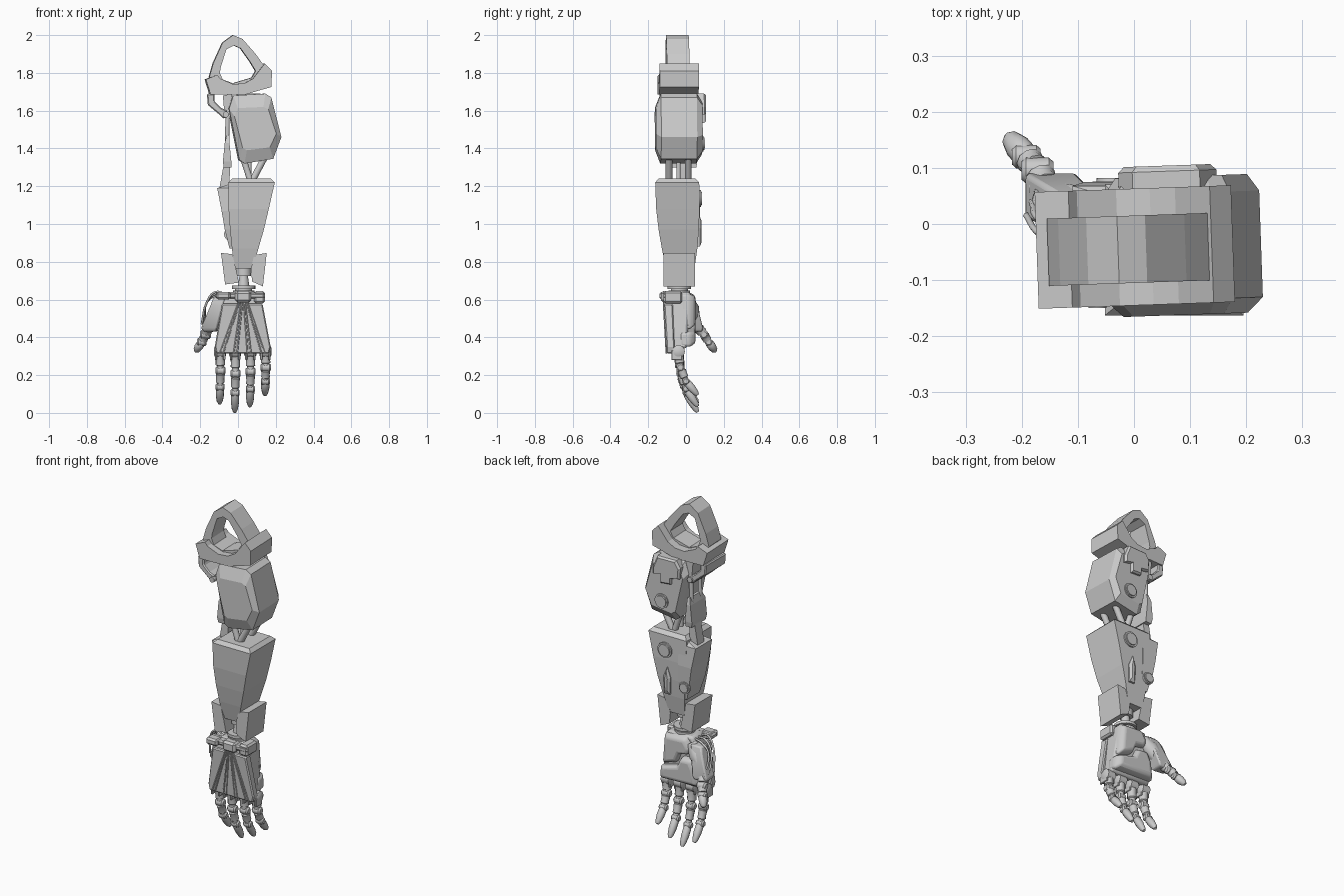
import bpy, bmesh, math
from mathutils import Vector, Matrix

if "Cube" in bpy.data.objects:
    bpy.data.objects.remove(bpy.data.objects["Cube"])


def loft(name, rings, closed=False, bevel=0, seg=1, smooth=False):
    """Skin a list of equal-length rings; cap the ends unless closed."""
    bm = bmesh.new()
    vs = [[bm.verts.new(p) for p in r] for r in rings]
    n = len(rings[0])
    pairs = list(zip(vs, vs[1:])) + ([(vs[-1], vs[0])] if closed else [])
    for a, b in pairs:
        for i in range(n):
            bm.faces.new((a[i], a[(i + 1) % n], b[(i + 1) % n], b[i]))
    if not closed:
        bm.faces.new(vs[0])
        bm.faces.new(vs[-1][::-1])
    bmesh.ops.recalc_face_normals(bm, faces=bm.faces)
    me = bpy.data.meshes.new(name)
    bm.to_mesh(me)
    bm.free()
    ob = bpy.data.objects.new(name, me)
    bpy.context.collection.objects.link(ob)
    if bevel:
        m = ob.modifiers.new("bevel", 'BEVEL')
        m.width, m.segments = bevel, seg
    if smooth:
        bpy.context.view_layer.objects.active = ob
        ob.select_set(True)
        bpy.ops.object.shade_smooth_by_angle(angle=math.radians(40))
        ob.select_set(False)
    return ob


def prism(name, pts, steps, **kw):
    """Front profile (x, z) swept in y; steps are (y, x scale, z scale)."""
    cx = (min(p[0] for p in pts) + max(p[0] for p in pts)) / 2
    cz = (min(p[1] for p in pts) + max(p[1] for p in pts)) / 2
    return loft(name, [[(cx + (x - cx) * a, y, cz + (z - cz) * b) for x, z in pts]
                       for y, a, b in steps], **kw)


def slab(name, pts, y0, y1, **kw):
    return prism(name, pts, [(y0, 1, 1), (y1, 1, 1)], **kw)


def tower(name, levels, **kw):
    """Stack of rectangles: (z, x0, x1, y0, y1)."""
    return loft(name, [[(a, c, z), (b, c, z), (b, d, z), (a, d, z)]
                       for z, a, b, c, d in levels], **kw)


def box(name, x0, x1, y0, y1, z0, z1, **kw):
    return tower(name, [(z0, x0, x1, y0, y1), (z1, x0, x1, y0, y1)], **kw)


def turned(name, a, b, prof, n=12, flat=1, smooth=True):
    """Round part from a to b; prof is (fraction, radius)."""
    a, b = Vector(a), Vector(b)
    q = (b - a).to_track_quat('Z', 'Y')
    return loft(name, [[a.lerp(b, t) + q @ Vector((r * math.cos(2 * math.pi * i / n),
                r * flat * math.sin(2 * math.pi * i / n), 0)) for i in range(n)]
                for t, r in prof], smooth=smooth)


def rod(name, a, b, r, r2=None, n=10):
    return turned(name, a, b, [(0, r), (1, r2 or r)], n)


def disc(name, x, y, z, r):
    return turned(name, (x, y, z), (x, y + .02, z), [(0, r), (.7, r), (.7, r * .8), (1, r * .78)], 16)


def tube(name, pts, r):
    cu = bpy.data.curves.new(name, 'CURVE')
    cu.dimensions, cu.bevel_depth, cu.bevel_resolution = '3D', r, 1
    cu.resolution_u, cu.use_fill_caps = 5, True
    s = cu.splines.new('BEZIER')
    s.bezier_points.add(len(pts) - 1)
    for bp, p in zip(s.bezier_points, pts):
        bp.co, bp.handle_left_type, bp.handle_right_type = p, 'AUTO', 'AUTO'
    bpy.context.collection.objects.link(bpy.data.objects.new(name, cu))


# shoulder loop and saddle
outer = [(-.155, 1.78), (-.135, 1.85), (-.085, 1.96), (-.03, 2), (.02, 1.98), (.09, 1.9),
         (.14, 1.83), (.1, 1.72), (-.03, 1.71), (-.12, 1.73)]
inner = [(-.1, 1.8), (-.095, 1.83), (-.065, 1.925), (-.025, 1.945), (.01, 1.93), (.06, 1.86),
         (.09, 1.81), (.07, 1.775), (-.03, 1.745), (-.085, 1.765)]
ring = loft("shoulder_loop", [[(a, -.105, b), (c, -.105, d), (c, .015, d), (a, .015, b)]
                              for (a, b), (c, d) in zip(outer, inner)], closed=True)
saddle = slab("shoulder_saddle", [(-.175, 1.765), (-.15, 1.685), (.035, 1.685), (.1, 1.705), (.172, 1.725),
              (.175, 1.81), (.137, 1.85), (.075, 1.77), (.03, 1.745), (-.03, 1.74), (-.1, 1.77),
              (-.115, 1.79)], -.145, .063)

# upper arm block with back plate and round cap
block = prism("upper_arm_block", [(-.03, 1.68), (.14, 1.69), (.172, 1.67), (.225, 1.46), (.182, 1.345),
              (.03, 1.32), (.002, 1.34), (-.052, 1.61)],
              [(-.165, .8, .62), (-.138, 1, 1), (.052, 1, 1), (.082, .85, .75)])
plate = prism("upper_arm_back_plate", [(.15, 1.62), (.12, 1.69), (0, 1.69), (-.025, 1.65), (-.02, 1.585),
              (.035, 1.575), (.035, 1.54), (.1, 1.535), (.1, 1.59), (.15, 1.58)],
              [(.05, 1, 1), (.092, 1, 1), (.102, .88, .88)])
cap = disc("upper_arm_cap", .1, .075, 1.425, .042)
for ob in (ring, saddle, block, plate, cap):
    ob.matrix_world = Matrix.Rotation(math.radians(2), 4, 'Z')

# inner elbow linkage
slab("link_bracket", [(-.165, 1.69), (-.16, 1.63), (-.1, 1.58), (-.075, 1.555), (-.055, 1.6), (-.09, 1.615),
     (-.125, 1.65), (-.125, 1.69)], -.14, .05, bevel=.006)
slab("link_arm", [(-.08, 1.68), (-.07, 1.56), (-.04, 1.56), (-.03, 1.69)], -.06, .05)
rod("link_pin", (-.065, -.15, 1.58), (-.065, .06, 1.58), .016)
for y in (-.05, .03):
    rod("link_piston", (-.055, y, 1.58), (-.058, y, 1.4), .012)
tower("piston_body", [(1.3, -.075, -.035, -.075, .055), (1.33, -.08, -.035, -.08, .06),
      (1.43, -.07, -.045, -.08, .06), (1.47, -.06, -.045, -.06, .05)])
slab("piston_fork", [(-.075, 1.32), (-.04, 1.32), (-.045, 1.23), (-.06, 1.18), (-.1, 1.18)], -.03, .03)
for y in (-.09, .012):
    rod("elbow_strut_inner", (.02, y, 1.37), (.075, y, 1.2), .017)
    rod("elbow_strut_outer", (.145, y, 1.36), (.06, y, 1.2), .018)
rod("elbow_core", (.06, -.04, 1.38), (.06, -.04, 1.2), .012)

# forearm shells
tower("forearm_main", [(1.24, -.03, .175, -.145, .05), (1.22, -.052, .195, -.163, .07),
      (1.08, -.05, .163, -.158, .072), (.97, -.042, .137, -.145, .068),
      (.87, -.032, .108, -.128, .06), (.765, -.02, .078, -.105, .045)])
tower("forearm_inner", [(1.21, -.05, 0, -.06, .05), (1.19, -.11, 0, -.085, .068), (1.07, -.087, 0, -.09, .075),
      (.97, -.07, 0, -.08, .07), (.87, -.045, 0, -.06, .055)])
disc("forearm_cap", .085, .066, 1.135, .045)
disc("forearm_inner_cap", -.04, .062, .945, .034)
prism("forearm_ridge", [(.07, 1.04), (.095, .98), (.09, .88), (.055, .88), (.05, .98)],
      [(.05, 1, 1), (.073, 1, 1), (.083, .4, .7)])

# wrist cuff and shaft
slab("cuff_inner", [(-.09, .847), (-.03, .84), (-.01, .76), (.005, .69), (-.068, .68)], -.118, .045)
slab("cuff_outer", [(.152, .847), (.085, .835), (.068, .76), (.075, .695), (.132, .67)], -.118, .048)
turned("wrist_shaft", (.03, -.035, .63), (.03, -.035, .79),
       [(0, .057), (.12, .057), (.12, .045), (.17, .045), (.17, .062), (.27, .062), (.27, .03),
        (.6, .022), (.6, .04), (1, .04)], 20)

# hand core, back plate and tendons
tower("hand_core", [(.34, -.105, .155, -.09, .005), (.56, -.085, .125, -.1, .02), (.64, -.06, .11, -.085, .025)],
      bevel=.015, seg=2, smooth=True)
loft("hand_back_plate", [[(-.085, y0, .578), (.13, y0, .578), (.173, y1, .35), (.165, y1, .315), (-.115, y1, .315),
     (-.123, y1, .35)] for y0, y1 in ((-.117, -.103), (-.07, -.06))], bevel=.006)
knuckles = [(-.095, .045), (-.015, 0), (.065, .03), (.145, .09)]
for i, (kx, tip) in enumerate(knuckles):
    for d in (-1, 1):
        rod("tendon", (.006 + .014 * i + .003 * d, -.119, .585), (kx * .92 + .009 * d, -.104, .315), .004, n=6)

# wrist actuator blocks
box("wrist_bar", -.12, .14, -.12, -.06, .605, .635, bevel=.008)
box("wrist_center_block", -.015, .07, -.132, -.05, .585, .645, bevel=.012)
box("wrist_outer_block", .085, .142, -.118, -.02, .58, .645, bevel=.01)
box("wrist_inner_block", -.115, -.04, -.14, -.08, .6, .64, bevel=.01)

# palm pads
pads = {"palm_heel_pad": [(.12, .63), (-.03, .64), (-.065, .58), (-.05, .54), (.015, .53), (.04, .47), (.135, .44)],
        "palm_finger_pad": [(.15, .425), (.03, .455), (.005, .515), (-.07, .52), (-.1, .46), (-.11, .36), (.155, .35)]}
for name, pts in pads.items():
    prism(name, pts, [(-.03, 1, 1), (.02, 1, 1), (.05, .8, .8)], bevel=.014, seg=3, smooth=True)


def digit(name, pts, r):
    """Chain of phalanges with cross hinges and a rounded tip."""
    for i, (a, b) in enumerate(zip(pts, pts[1:])):
        s = r * (1 - .1 * i)
        last = i == len(pts) - 2
        prof = ([(0, .7 * s), (.15, s), (.5, s), (.85, .75 * s), (1, .4 * s)] if last else
                [(0, .7 * s), (.18, .75 * s), (.22, s), (.5, .9 * s), (.7, .95 * s), (.74, .7 * s), (1, .7 * s)])
        turned(name + "_phalanx", a, b, prof, 10)
        turned(name + "_hinge", Vector(a) - Vector((s * 1.1, 0, 0)), Vector(a) + Vector((s * 1.1, 0, 0)),
               [(0, .6 * s), (.15, .9 * s), (.85, .9 * s), (1, .6 * s)], 12)


# four fingers
for kx, tip in knuckles:
    h = .325 - tip
    digit("finger", [(kx, -.04, .325), (kx + .002, -.03, .325 - .36 * h), (kx, 0, .325 - .67 * h),
                     (kx - .002, .062, tip + .004)], .027)
    turned("knuckle", (kx - .032, -.04, .325), (kx + .032, -.04, .325),
           [(0, .02), (.12, .034), (.88, .034), (1, .02)], 14)
    for d in (-1, 1):
        box("knuckle_lug", kx + d * .022 - .006, kx + d * .022 + .006, -.078, -.02, .28, .33, bevel=.003)

# thumb with base shell and cables
loft("thumb_base", [[(a, y0, z), (b, y0 - .01, z), (b + .01, y1, z), (a, y1, z)] for z, a, b, y0, y1 in
     ((.61, -.13, -.07, -.01, .045), (.57, -.145, -.08, -.015, .06), (.45, -.195, -.11, .01, .09),
      (.43, -.185, -.12, .025, .085))], bevel=.008, seg=2, smooth=True)
turned("thumb_mount", (-.05, .01, .6), (-.13, .04, .5), [(0, .03), (.5, .045), (1, .035)], 12)
digit("thumb", [(-.155, .06, .455), (-.172, .095, .415), (-.192, .12, .375), (-.224, .156, .325)], .029)
for k in range(3):
    tube("thumb_cable", [(-.06, -.06 + .03 * k, .625), (-.12, -.04 + .03 * k, .64 - .01 * k),
         (-.165, -.02 + .025 * k, .585), (-.192 + .01 * k, .015 + .025 * k, .47)], .006)
